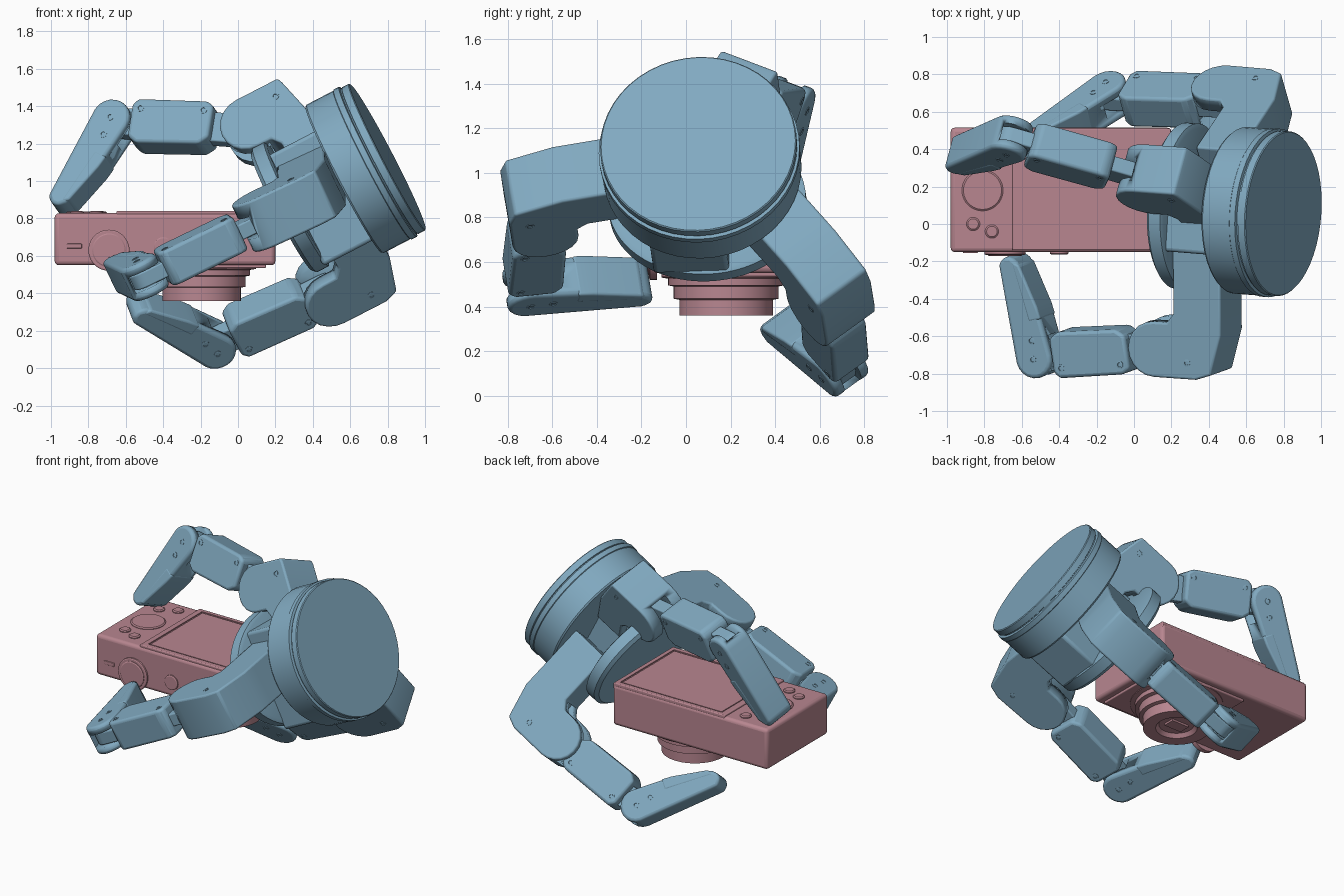
import bpy, bmesh, math
from mathutils import Vector as V

if "Cube" in bpy.data.objects:
    bpy.data.objects.remove(bpy.data.objects["Cube"])


def material(name, col):
    m = bpy.data.materials.new(name)
    m.diffuse_color = (*col, 1)
    m.use_nodes = True
    m.node_tree.nodes["Principled BSDF"].inputs["Base Color"].default_value = m.diffuse_color
    return m


BLUE = material("blue", (0.22, 0.40, 0.53))
PINK = material("pink", (0.48, 0.24, 0.28))


def finish(name, bm, mat, bevel=0.0, segs=3):
    bmesh.ops.recalc_face_normals(bm, faces=bm.faces)
    me = bpy.data.meshes.new(name)
    bm.to_mesh(me)
    bm.free()
    ob = bpy.data.objects.new(name, me)
    bpy.context.collection.objects.link(ob)
    me.materials.append(mat)
    bpy.ops.object.select_all(action='DESELECT')
    ob.select_set(True)
    bpy.context.view_layer.objects.active = ob
    bpy.ops.object.shade_smooth_by_angle(angle=math.radians(32))
    if bevel:
        b = ob.modifiers.new("bevel", 'BEVEL')
        b.width, b.segments, b.limit_method = bevel, segs, 'ANGLE'
        b.angle_limit = math.radians(32)
    return ob


def prism(name, pts, o, u, v, w, width, mat, bevel=0.0, shift=0.0):
    """Outline in the u/v plane, extruded symmetrically along w."""
    bm = bmesh.new()
    a, b = [[bm.verts.new(o + u * p[0] + v * p[1] + w * (shift + k * width / 2)) for p in pts]
            for k in (-1, 1)]
    bm.faces.new(a)
    bm.faces.new(b)
    for i in range(len(pts)):
        j = (i + 1) % len(pts)
        bm.faces.new((a[i], a[j], b[j], b[i]))
    return finish(name, bm, mat, bevel)


def lathe(name, prof, o, axis, mat, n=64, side=None, squash=1.0):
    """Revolve (radius, height) pairs round an axis."""
    side = (side or axis.orthogonal()).normalized()
    side = (side - axis * side.dot(axis)).normalized()
    other = axis.cross(side)
    bm = bmesh.new()
    rings = []
    for r, h in prof:
        rings.append([bm.verts.new(o + axis * h + (side * math.cos(t) * squash + other * math.sin(t)) * r)
                      for t in (2 * math.pi * i / n for i in range(n))])
    for a, b in zip(rings, rings[1:]):
        for i in range(n):
            j = (i + 1) % n
            bm.faces.new((a[i], a[j], b[j], b[i]))
    bm.faces.new(rings[0])
    bm.faces.new(rings[-1])
    return finish(name, bm, mat)


def rect(x0, x1, y0, y1):
    return [(x0, y0), (x1, y0), (x1, y1), (x0, y1)]


def arc(cx, cy, r, a0, a1, n=10):
    return [(cx + r * math.cos(math.radians(a0 + (a1 - a0) * i / n)),
             cy + r * math.sin(math.radians(a0 + (a1 - a0) * i / n))) for i in range(n + 1)]


def cut(ob, cutter):
    cutter.hide_render = True
    cutter.hide_set(True)
    m = ob.modifiers.new("cut", 'BOOLEAN')
    m.operation, m.object, m.solver = 'DIFFERENCE', cutter, 'EXACT'


X, Y, Z = V((1, 0, 0)), V((0, 1, 0)), V((0, 0, 1))


def box(name, x, y, z, mat, bevel=0.0):
    return prism(name, rect(*x, *y), V((0, 0, sum(z) / 2)), X, Y, Z, z[1] - z[0], mat, bevel)


# ---- camera body, lying with its screen up and lens down
box("camera_body", (-0.98, 0.20), (-0.15, 0.515), (0.55, 0.828), PINK, 0.022)
panel = box("screen_panel", (-0.65, 0.197), (-0.14, 0.51), (0.80, 0.84), PINK, 0.006)
cut(panel, box("screen_cutter", (-0.61, 0.165), (-0.105, 0.48), (0.833, 0.86), PINK))
box("screen", (-0.60, 0.155), (-0.095, 0.47), (0.82, 0.837), PINK)
box("lens_plate", (-0.50, 0.15), (-0.11, 0.47), (0.535, 0.56), PINK, 0.006)
lens_c = V((-0.195, 0.18, 0))
lathe("lens_barrel", [(0.29, 0.56), (0.29, 0.53), (0.26, 0.525), (0.26, 0.495), (0.235, 0.49),
                      (0.235, 0.435), (0.21, 0.43), (0.21, 0.36), (0.13, 0.36), (0.11, 0.385)],
      lens_c, Z, PINK)
box("lens_window", (-0.26, -0.13), (0.14, 0.22), (0.372, 0.39), PINK)
# buttons on the back and on the edge
for i, (x, y, r, h) in enumerate([(-0.81, 0.18, 0.11, 0.838), (-0.86, 0, 0.036, 0.84), (-0.76, -0.04, 0.036, 0.84),
                                  (-0.86, 0.37, 0.036, 0.84), (-0.75, 0.42, 0.036, 0.84)]):
    lathe(f"back_button_{i}", [(r, 0.81), (r, h - 0.006), (r - 0.008, h)], V((x, y, 0)), Z, PINK, 40)
for i, (x, z, r, h) in enumerate([(-0.69, 0.63, 0.11, 0.165), (-0.69, 0.63, 0.09, 0.172), (-0.40, 0.65, 0.05, 0.162)]):
    lathe(f"edge_button_{i}", [(r, 0.13), (r, h - 0.004), (r - 0.006, h)], V((x, 0, z)), -Y, PINK, 40)
box("power_slider", (-0.915, -0.835), (-0.155, -0.14), (0.64, 0.665), PINK, 0.004)

# ---- hand base: big drum, core and oval palm plate on one tilted axis
N = V((0.885, -0.07, 0.46)).normalized()
O = V((0.80, 0.055, 1.13))
S = V((-0.46, 0, 0.885))
S = (S - N * S.dot(N)).normalized()
W0 = N.cross(S)
lathe("drum", [(0.437, 0), (0.442, -0.005), (0.442, -0.045), (0.435, -0.048), (0.435, -0.054), (0.452, -0.058),
               (0.452, -0.09), (0.447, -0.094), (0.447, -0.255), (0.44, -0.265)],
      O, N, BLUE, 48, S)
lathe("palm_plate", [(0.42, -0.54), (0.445, -0.55), (0.445, -0.62), (0.42, -0.64)], O, N, BLUE, 64, S, 0.84)
prism("palm_core", rect(-0.36, 0.30, -0.56, -0.25), O, S, N, W0, 0.34, BLUE, 0.02, 0.07)


def finger(tag, j1, j2, tip, reach):
    j1, j2, tip = V(j1), V(j2), V(tip)
    d1, d2 = (j2 - j1), (tip - j2)
    l1, l2 = d1.length, d2.length
    d1.normalize()
    d2.normalize()
    w = d1.cross(d2).normalized()
    # knuckle, profile along palm axis (n) and outward (r)
    n = (N - w * N.dot(w)).normalized()
    r = n.cross(w)
    rel = j1 - O
    if r.dot(rel) < 0:
        r = -r
    top = -0.265 - rel.dot(N)
    right = min(top, 0.46)
    prof = arc(0, 0, 0.15, 270, 90) + [(0.25, 0.15), (right - 0.06, 0.12), (right, -0.1), (top, -0.2), (top, -reach),
                                       (0.12, -reach), (0.12, -0.2), (0.08, -0.15)]
    kn = prism(tag + "_knuckle", prof, j1, n, r, w, 0.28, BLUE, 0.012)
    f1 = (d2 - d1 * d2.dot(d1)).normalized()
    cut(kn, prism(tag + "_knuckle_slot_cutter", rect(-0.13, 0.4, -0.11, 0.2), j1, d1, f1, w, 0.12, BLUE))
    # inner link: thin lugs on both ends of a rounded block
    prism(tag + "_lug", arc(0, 0, 0.085, 270, 90) + arc(l1, 0, 0.075, 90, -90), j1, d1, f1, w, 0.085, BLUE, 0.008)
    e = l1 - 0.11
    b = e - 0.45
    link = [(b, -0.10), (b + 0.04, -0.125), (e - 0.03, -0.115), (e, -0.08), (e, 0.10), (e - 0.05, 0.135),
            (b + 0.05, 0.12), (b, 0.08)]
    prism(tag + "_inner_link", link, j1, d1, f1, w, 0.20, BLUE, 0.018)
    # outer link, tapering to a blunt tip
    f2 = (-d1 + d2 * d1.dot(d2)).normalized()
    tipp = [(0.25, 0.1), (l2 - 0.03, 0.05), (l2 + 0.005, 0.02), (l2 + 0.01, -0.02), (l2 - 0.02, -0.06)]
    out = prism(tag + "_outer_link", arc(0, 0, 0.105, 270, 90) + tipp, j2, d2, f2, w, 0.195, BLUE, 0.022)
    cut(out, prism(tag + "_outer_slot_cutter", rect(-0.2, 0.105, -0.09, 0.2), j2, d2, f2, w, 0.095, BLUE))
    # finger pad and screw heads
    pad = [(0.2, 0.03), (0.2, 0.104), (0.27, 0.1), (l2 - 0.05, 0.06), (l2 - 0.02, 0.02)]
    prism(tag + "_pad", pad, j2, d2, f2, w, 0.199, BLUE, 0.012)
    for s in (-1, 1):
        spots = [(j2, 0.0975), (j2 + d2 * 0.1 + f2 * 0.02, 0.0975), (j1 + d1 * (b + 0.05) - f1 * 0.07, 0.10),
                 (j1 + d1 * (e - 0.05) - f1 * 0.06, 0.10), (j1 + n * 0.2 + r * 0.06, 0.14)]
        for i, (p, h) in enumerate(spots):
            lathe(f"{tag}_screw_{i}", [(0.02, h - 0.01), (0.02, h + 0.002), (0.012, h + 0.003), (0.010, h - 0.004)],
                  p, w * s, BLUE, 16)


# ---- three fingers
finger("upper_finger", (0.08, 0.24, 1.265), (-0.66, 0.455, 1.31), (-0.955, 0.36, 0.85), 0.34)
finger("front_finger", (0.16, -0.65, 0.81), (-0.50, -0.71, 0.485), (-0.64, -0.17, 0.51), 0.60)
finger("rear_finger", (0.48, 0.65, 0.42), (-0.13, 0.685, 0.13), (-0.56, 0.41, 0.34), 0.56)
